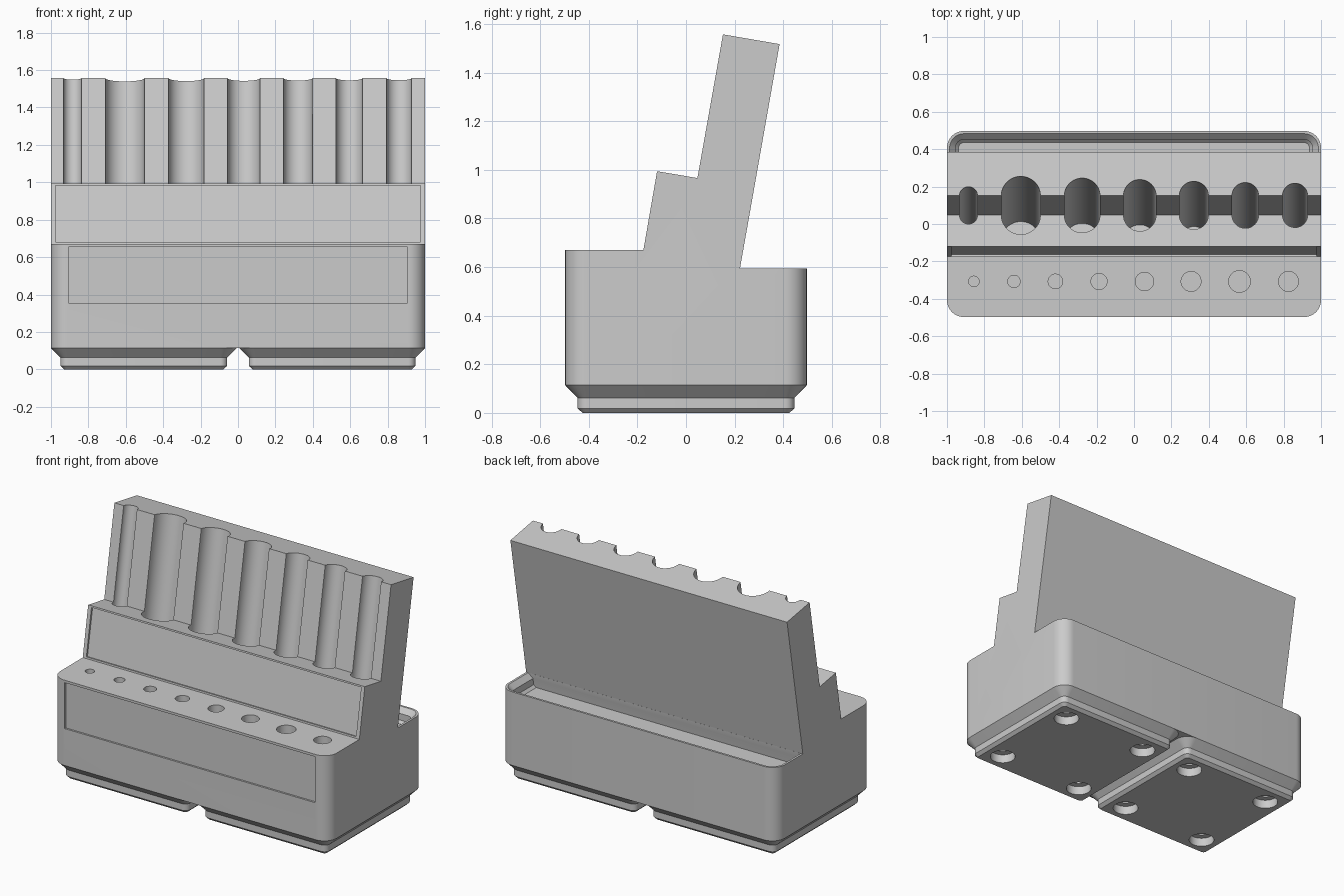
import bpy, bmesh, math
from mathutils import Matrix, Vector

if "Cube" in bpy.data.objects:
    bpy.data.objects.remove(bpy.data.objects["Cube"], do_unlink=True)

TILT = math.radians(10)
HALF = 0.497      # half depth of the body
CORNER = 0.09     # radius of the upright corners

grey = bpy.data.materials.new("light_grey_plastic")
grey.use_nodes = True
grey.diffuse_color = (0.6, 0.6, 0.6, 1)
grey.node_tree.nodes["Principled BSDF"].inputs["Base Color"].default_value = (0.6, 0.6, 0.6, 1)


def make_object(name, bm):
    bmesh.ops.recalc_face_normals(bm, faces=bm.faces)
    mesh = bpy.data.meshes.new(name)
    bm.to_mesh(mesh)
    bm.free()
    mesh.materials.append(grey)
    obj = bpy.data.objects.new(name, mesh)
    bpy.context.collection.objects.link(obj)
    return obj


def outline(x0, x1, y0, y1, r_front, r_back, steps=8):
    """Rounded rectangle, counter-clockwise, with own radii at front and back."""
    points = []
    corners = [(x1, y1, -1, -1, r_back), (x0, y1, 1, -1, r_back),
               (x0, y0, 1, 1, r_front), (x1, y0, -1, 1, r_front)]
    for i, (x, y, sx, sy, r) in enumerate(corners):
        for k in range(steps + 1):
            a = math.pi / 2 * (i + k / steps)
            points.append((x + sx * r + r * math.cos(a), y + sy * r + r * math.sin(a)))
    return points


def loft(bm, sections):
    """Skin a stack of (height, outline) sections and cap both ends."""
    rings = [[bm.verts.new((x, y, z)) for x, y in pts] for z, pts in sections]
    n = len(rings[0])
    for low, high in zip(rings, rings[1:]):
        for i in range(n):
            j = (i + 1) % n
            bm.faces.new((low[i], low[j], high[j], high[i]))
    bm.faces.new(rings[0][::-1])
    bm.faces.new(rings[-1])


def add_box(bm, centre, size, tilt=0.0):
    m = Matrix.Translation(centre) @ Matrix.Rotation(-tilt, 4, 'X') @ Matrix.Diagonal((*size, 1))
    bmesh.ops.create_cube(bm, size=1, matrix=m)


def add_rod(bm, start, end, radius):
    start, end = Vector(start), Vector(end)
    axis = end - start
    m = Matrix.Translation((start + end) / 2) @ axis.to_track_quat('Z', 'Y').to_matrix().to_4x4()
    bmesh.ops.create_cone(bm, cap_ends=True, segments=48, radius1=radius,
                          radius2=radius, depth=axis.length, matrix=m)


def cut(obj, bm):
    """Subtract the solids in bm from obj, then remove the cutter."""
    cutter = make_object("cutter", bm)
    cutter.hide_render = True
    mod = obj.modifiers.new("cut", 'BOOLEAN')
    mod.operation, mod.solver, mod.object = 'DIFFERENCE', 'EXACT', cutter
    activate(obj)
    bpy.ops.object.modifier_apply(modifier=mod.name)
    bpy.data.objects.remove(cutter, do_unlink=True)


def activate(obj):
    bpy.ops.object.select_all(action='DESELECT')
    obj.select_set(True)
    bpy.context.view_layer.objects.active = obj


def smooth(obj):
    activate(obj)
    bpy.ops.object.shade_smooth_by_angle(angle=math.radians(30))


# Stepped body: side profile pulled across the width, upright corners rounded
profile = [(-HALF, 0.114), (-HALF, 0.671), (-0.175, 0.671), (-0.119, 0.994), (0.047, 0.966),
           (0.152, 1.557), (0.385, 1.517), (0.222, 0.594), (HALF, 0.594), (HALF, 0.114)]
bm = bmesh.new()
side = bm.faces.new([bm.verts.new((-1, y, z)) for y, z in profile])
pulled = bmesh.ops.extrude_face_region(bm, geom=[side], use_keep_orig=True)
bmesh.ops.translate(bm, vec=(2, 0, 0),
                    verts=[v for v in pulled["geom"] if isinstance(v, bmesh.types.BMVert)])
uprights = [e for e in bm.edges
            if all(abs(v.co.y) > HALF - 0.01 for v in e.verts)
            and abs(e.verts[0].co.z - e.verts[1].co.z) > 0.1]
bmesh.ops.bevel(bm, geom=uprights, offset=CORNER, segments=10, profile=0.5,
                affect='EDGES', clamp_overlap=False)
body = make_object("stepped_holder_body", bm)

bm = bmesh.new()

# Tilted tool sockets, running down the leaning face into the body
up = Vector((0, math.sin(TILT), math.cos(TILT)))
sockets = [(-0.885, 0.048), (-0.605, 0.1045), (-0.277, 0.095), (0.031, 0.087),
           (0.32, 0.0775), (0.595, 0.071), (0.861, 0.067)]
for x, radius in sockets:
    foot = Vector((x, 0.0475, 0.966))
    add_rod(bm, foot - up * 0.79, foot + up * 0.75, radius)

# Upright bit holes along the front shelf
bits = [(-0.856, 0.028), (-0.642, 0.033), (-0.42, 0.039), (-0.187, 0.043),
        (0.056, 0.049), (0.305, 0.053), (0.564, 0.058), (0.826, 0.053)]
for x, radius in bits:
    add_rod(bm, (x, -0.307, 0.19), (x, -0.307, 0.75), radius)

# Label recesses in the front wall and the tilted step
add_box(bm, (0, -HALF, 0.505), (1.81, 0.024, 0.3))
add_box(bm, (0, -0.147, 0.8325), (1.95, 0.024, 0.307), TILT)

# Back tray with a stepped stacking lip
sections = []
for z, inset in [(0.503, 0.062), (0.5195, 0.0455), (0.5625, 0.0455), (0.594, 0.014), (0.6, 0.008)]:
    front = 0.2225 + (z - 0.594) * math.tan(TILT)
    sections.append((z, outline(inset - 1, 1 - inset, front, HALF - inset, 0.001, CORNER - inset)))
loft(bm, sections)
cut(body, bm)
smooth(body)

# Two stepped feet with magnet and screw holes
for name, cx in (("right_foot", -0.503), ("left_foot", 0.503)):
    bm = bmesh.new()
    loft(bm, [(z, outline(cx - h, cx + h, -h, h, r, r))
              for z, h, r in [(0, 0.426, 0.019), (0.019, 0.4455, 0.038),
                              (0.062, 0.4455, 0.038), (0.114, HALF, CORNER)]])
    foot = make_object(name, bm)
    for radius, top in ((0.078, 0.0575), (0.036, 0.15)):
        bm = bmesh.new()
        for sx in (-1, 1):
            for sy in (-1, 1):
                x, y = cx + sx * 0.311, sy * 0.311
                add_rod(bm, (x, y, -0.05), (x, y, top), radius)
        cut(foot, bm)
    smooth(foot)
